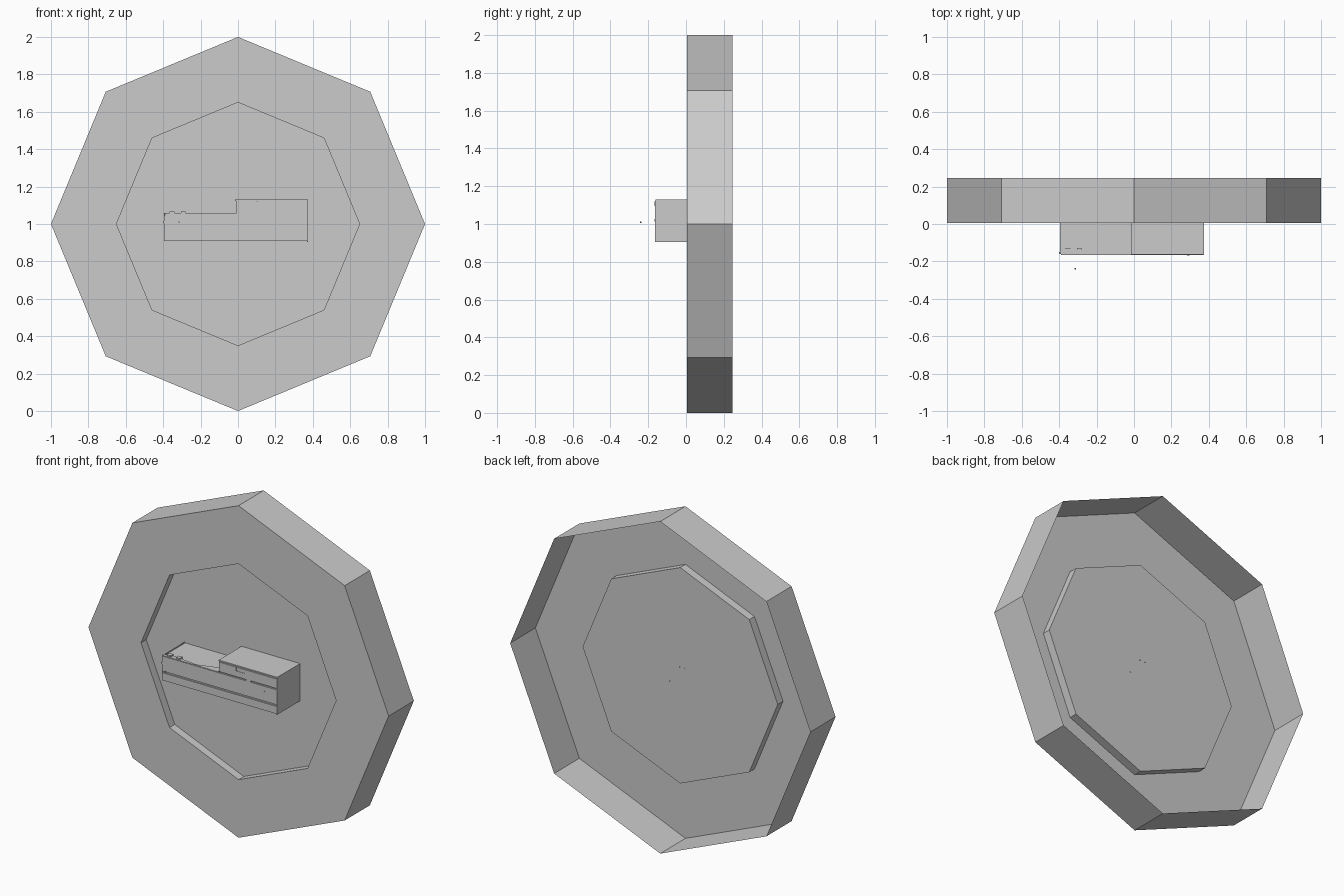
import bpy, bmesh, math
from mathutils import Matrix

cube = bpy.data.objects.get("Cube")
if cube:
    bpy.data.objects.remove(cube, do_unlink=True)

grey = bpy.data.materials.new("plain_grey")
grey.use_nodes = True
colour = (0.6, 0.6, 0.6, 1)
grey.diffuse_color = colour
grey.node_tree.nodes["Principled BSDF"].inputs["Base Color"].default_value = colour


def finish(name, bm):
    bmesh.ops.recalc_face_normals(bm, faces=bm.faces)
    mesh = bpy.data.meshes.new(name)
    bm.to_mesh(mesh)
    bm.free()
    mesh.materials.append(grey)
    obj = bpy.data.objects.new(name, mesh)
    bpy.context.collection.objects.link(obj)
    return obj


def box(name, x, y, z):
    bm = bmesh.new()
    bmesh.ops.create_cube(bm, size=1)
    for v in bm.verts:
        v.co = [lo + (c + 0.5) * (hi - lo) for c, (lo, hi) in zip(v.co, (x, y, z))]
    return finish(name, bm)


def prism(name, points, z0, z1):
    # outline in x and y, raised from z0 to z1
    bm = bmesh.new()
    face = bm.faces.new([bm.verts.new((x, y, z0)) for x, y in points])
    raised = bmesh.ops.extrude_face_region(bm, geom=[face])["geom"]
    for v in raised:
        if isinstance(v, bmesh.types.BMVert):
            v.co.z = z1
    return finish(name, bm)


def peg(name, x, y, z, radius, depth):
    bm = bmesh.new()
    bmesh.ops.create_cone(bm, cap_ends=True, segments=8, radius1=radius,
                          radius2=radius, depth=depth,
                          matrix=Matrix.Translation((x, y, z)) @ Matrix.Rotation(math.pi / 2, 4, "X"))
    return finish(name, bm)


# Octagonal dish: a shell open at the back, with a recessed centre plate
FRONT, BACK = 0.005, 0.245
FLOOR = FRONT + 0.05
bm = bmesh.new()
loops = []
for radius, y in [(1, BACK), (1, FRONT), (0.65, FRONT), (0.65, FLOOR)]:
    angles = [i * math.pi / 4 for i in range(8)]
    loops.append([bm.verts.new((radius * math.cos(a), y, 1 + radius * math.sin(a)))
                  for a in angles])
for a, b in zip(loops, loops[1:]):
    for i in range(8):
        j = (i + 1) % 8
        bm.faces.new((a[i], a[j], b[j], b[i]))
bm.faces.new(loops[-1])
finish("octagon_dish", bm)

# Long body: a core faced with front panels that leave a narrow groove
FACE, CORE = -0.165, -0.157
box("body_core", (-0.39, 0.37), (CORE, FLOOR), (0.91, 1.05))
box("body_lower_panel", (-0.39, 0.37), (FACE, CORE), (0.91, 0.955))
box("body_upper_panel", (-0.39, 0.37), (FACE, CORE), (0.965, 1.055))
box("body_right_end", (-0.395, -0.39), (CORE, FLOOR), (0.91, 1.055))
box("body_left_end", (0.37, 0.375), (FACE, FLOOR), (0.905, 1.125))

# Raised cabin at the left end
box("cabin_core", (-0.01, 0.37), (CORE, FLOOR), (1.05, 1.125))
box("cabin_panel", (-0.01, 0.37), (FACE, CORE), (1.063, 1.12))
box("cabin_joint", (0.17, 0.2), (FACE, CORE), (1.055, 1.063))
box("cabin_roof", (-0.015, 0.375), (-0.162, FLOOR), (1.123, 1.13))
box("cabin_step", (0.1, 0.16), (FACE - 0.002, FACE), (1.094, 1.098))
box("cabin_step_riser", (0.1, 0.104), (FACE - 0.002, FACE), (1.098, 1.12))

# Curved trim and two knobs on the body top
prism("top_trim", [(-0.395, -0.155), (-0.36, -0.128), (-0.31, -0.135), (-0.17, -0.152),
                   (-0.02, -0.105), (-0.02, -0.162), (-0.39, -0.162)], 1.045, 1.058)
for side, x in (("right", -0.353), ("left", -0.293)):
    box("knob_" + side, (x - 0.013, x + 0.013), (-0.155, -0.128), (1.05, 1.066))

# Small pegs on the front, and pin ends showing through the plate
peg("front_peg", 0.29, FACE, 1.02, 0.007, 0.006)
peg("end_peg", -0.395, -0.155, 1.01, 0.007, 0.01)
peg("loose_pin", -0.315, -0.24, 1.01, 0.004, 0.008)
for x, z in ((0.005, 1.05), (-0.03, 1.05), (0.07, 0.95)):
    peg("rear_pin", x, FLOOR, z, 0.003, 0.006)
